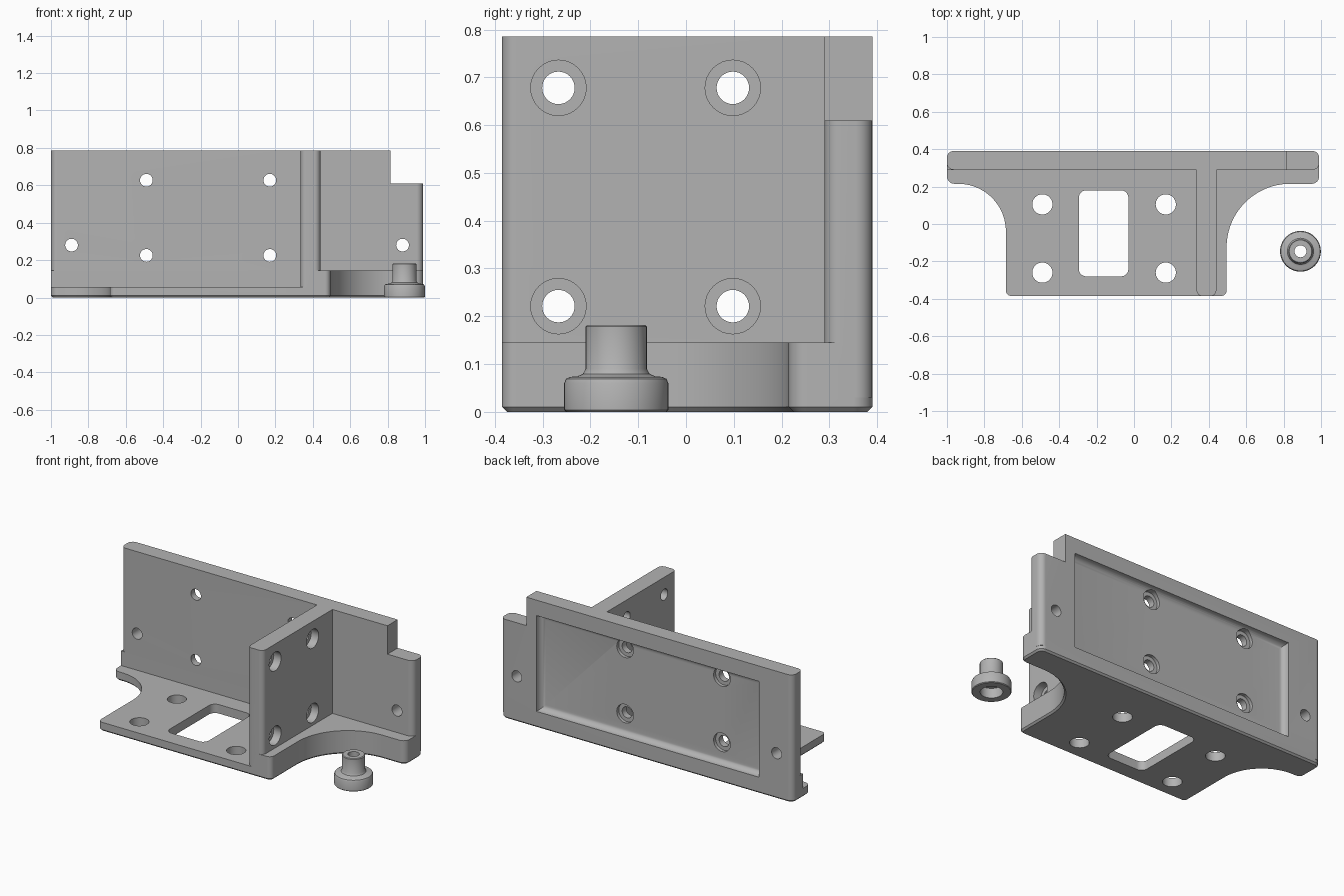
import bpy, bmesh, math
from mathutils import Vector, Matrix

cube = bpy.data.objects.get("Cube")
if cube:
    bpy.data.objects.remove(cube, do_unlink=True)

grey = bpy.data.materials.new("mid grey")
grey.use_nodes = True
colour = (0.45, 0.45, 0.45, 1)
grey.diffuse_color = colour
grey.node_tree.nodes["Principled BSDF"].inputs["Base Color"].default_value = colour


def make(name, bm):
    bmesh.ops.recalc_face_normals(bm, faces=bm.faces)
    mesh = bpy.data.meshes.new(name)
    bm.to_mesh(mesh)
    bm.free()
    ob = bpy.data.objects.new(name, mesh)
    bpy.context.collection.objects.link(ob)
    return ob


def fillet(corners, steps=12):
    """Turn (x, y, radius) corners into an outline with rounded corners."""
    out = []
    for i, (x, y, r) in enumerate(corners):
        p = Vector((x, y))
        u = (Vector(corners[i - 1][:2]) - p).normalized()
        v = (Vector(corners[(i + 1) % len(corners)][:2]) - p).normalized()
        half = u.angle(v) / 2
        c = p + (u + v).normalized() * r / math.sin(half)
        t = r / math.tan(half)
        a, b = (p + u * t - c).normalized(), (p + v * t - c).normalized()
        n = steps * 2 if r > 0.1 else steps
        out += [c + a.slerp(b, k / n) * r for k in range(n + 1)]
    return out


def prism(name, corners, z0, z1, chamfer=0):
    bm = bmesh.new()
    face = bm.faces.new([bm.verts.new((p.x, p.y, z0)) for p in fillet(corners)])
    rim = list(face.edges)
    ext = bmesh.ops.extrude_face_region(bm, geom=[face], use_keep_orig=True)
    top = [g for g in ext["geom"] if isinstance(g, bmesh.types.BMVert)]
    bmesh.ops.translate(bm, vec=(0, 0, z1 - z0), verts=top)
    bmesh.ops.recalc_face_normals(bm, faces=bm.faces)
    if chamfer:
        bmesh.ops.bevel(bm, geom=rim, offset=chamfer, segments=1, affect='EDGES')
    return make(name, bm)


def rounded_rect(x0, x1, y0, y1, r):
    return [(x0, y0, r), (x1, y0, r), (x1, y1, r), (x0, y1, r)]


def box(lo, hi, bevel_back=0):
    """Box between two corners; bevel_back rounds the edges of its -y face."""
    lo, hi = Vector(lo), Vector(hi)
    bm = bmesh.new()
    bmesh.ops.create_cube(bm, size=1, matrix=Matrix.Translation((lo + hi) / 2)
                          @ Matrix.Diagonal((*(hi - lo), 1)))
    if bevel_back:
        edges = [e for e in bm.edges if all(abs(v.co.y - lo.y) < 1e-4 for v in e.verts)]
        bmesh.ops.bevel(bm, geom=edges, offset=bevel_back, segments=6,
                        profile=0.5, affect='EDGES')
    return make("cutter", bm)


def drills(centres, radius, depth, axis):
    """A set of separate cylinders along one axis, as one cutter."""
    turn = {"x": Matrix.Rotation(math.pi / 2, 4, "Y"),
            "y": Matrix.Rotation(math.pi / 2, 4, "X"), "z": Matrix()}[axis]
    bm = bmesh.new()
    for c in centres:
        bmesh.ops.create_cone(bm, cap_ends=True, segments=32, radius1=radius,
                              radius2=radius, depth=depth,
                              matrix=Matrix.Translation(c) @ turn)
    return make("cutter", bm)


def combine(target, other, operation="DIFFERENCE"):
    mod = target.modifiers.new("bool", "BOOLEAN")
    mod.operation, mod.solver, mod.object = operation, "EXACT", other
    bpy.context.view_layer.objects.active = target
    bpy.ops.object.modifier_apply(modifier=mod.name)
    bpy.data.objects.remove(other, do_unlink=True)


def finish(ob):
    ob.data.materials.clear()
    ob.data.materials.append(grey)
    bpy.ops.object.select_all(action="DESELECT")
    ob.select_set(True)
    bpy.context.view_layer.objects.active = ob
    bpy.ops.object.shade_smooth_by_angle(angle=math.radians(30))


# Base with swept cut-outs on both sides, thinner left of the rib
bracket = prism("bracket", [
    (-1, 0.39, 0.04), (-1, 0.215, 0.04), (-0.685, 0.215, 0.255), (-0.685, -0.385, 0.03),
    (0.495, -0.385, 0.03), (0.495, 0.215, 0.34), (0.99, 0.215, 0.04), (0.99, 0.39, 0.04),
], 0, 0.145, chamfer=0.01)
combine(bracket, box((-1.1, -0.6, 0.055), (0.39, 0.29, 0.3)))

# Upright back plate and rib
combine(bracket, prism("plate", rounded_rect(-1, 0.99, 0.29, 0.39, 0.035), 0.03, 0.785), "UNION")
combine(bracket, prism("rib", rounded_rect(0.335, 0.44, -0.385, 0.34, 0.03), 0.02, 0.785), "UNION")

# Corner notch and shallow soft-edged pocket on the back
combine(bracket, box((0.815, 0.2, 0.61), (1.2, 0.6, 1)))
combine(bracket, box((-0.77, 0.35, 0.1), (0.745, 0.5, 0.69), bevel_back=0.035))

# Base window and holes
columns = (-0.49, 0.17)
combine(bracket, prism("window", rounded_rect(-0.295, -0.03, -0.28, 0.18, 0.04), -0.1, 0.1))
combine(bracket, drills([(x, y, 0) for x in columns for y in (-0.26, 0.105)], 0.054, 0.2, "z"))

# Back plate holes, counterbored from the back
grid = [(x, z) for x in columns for z in (0.225, 0.627)]
ends = [(-0.89, 0.28), (0.88, 0.28)]
combine(bracket, drills([(x, 0.34, z) for x, z in grid + ends], 0.034, 0.3, "y"))
combine(bracket, drills([(x, 0.42, z) for x, z in grid], 0.057, 0.18, "y"))

# Rib holes, counterbored from the right
side = [(y, z) for y in (-0.267, 0.098) for z in (0.221, 0.678)]
combine(bracket, drills([(0.39, y, z) for y, z in side], 0.034, 0.3, "x"))
combine(bracket, drills([(0.49, y, z) for y, z in side], 0.058, 0.2, "x"))
finish(bracket)

# Loose stepped bushing, turned from a profile
profile = [(0.062, 0), (0.105, 0), (0.109, 0.004), (0.109, 0.06), (0.105, 0.069),
           (0.096, 0.073), (0.082, 0.074), (0.07, 0.079), (0.064, 0.09), (0.064, 0.178),
           (0.06, 0.182), (0.032, 0.182), (0.032, 0.06), (0.062, 0.06)]
bm = bmesh.new()
verts = [bm.verts.new((r, 0, z)) for r, z in profile]
edges = [bm.edges.new((verts[i - 1], verts[i])) for i in range(len(verts))]
bmesh.ops.spin(bm, geom=verts + edges, cent=(0, 0, 0), axis=(0, 0, 1),
               angle=math.tau, steps=48, use_merge=True)
bmesh.ops.remove_doubles(bm, verts=bm.verts, dist=0.0005)
bushing = make("bushing", bm)
bushing.location = (0.89, -0.146, 0)
finish(bushing)
